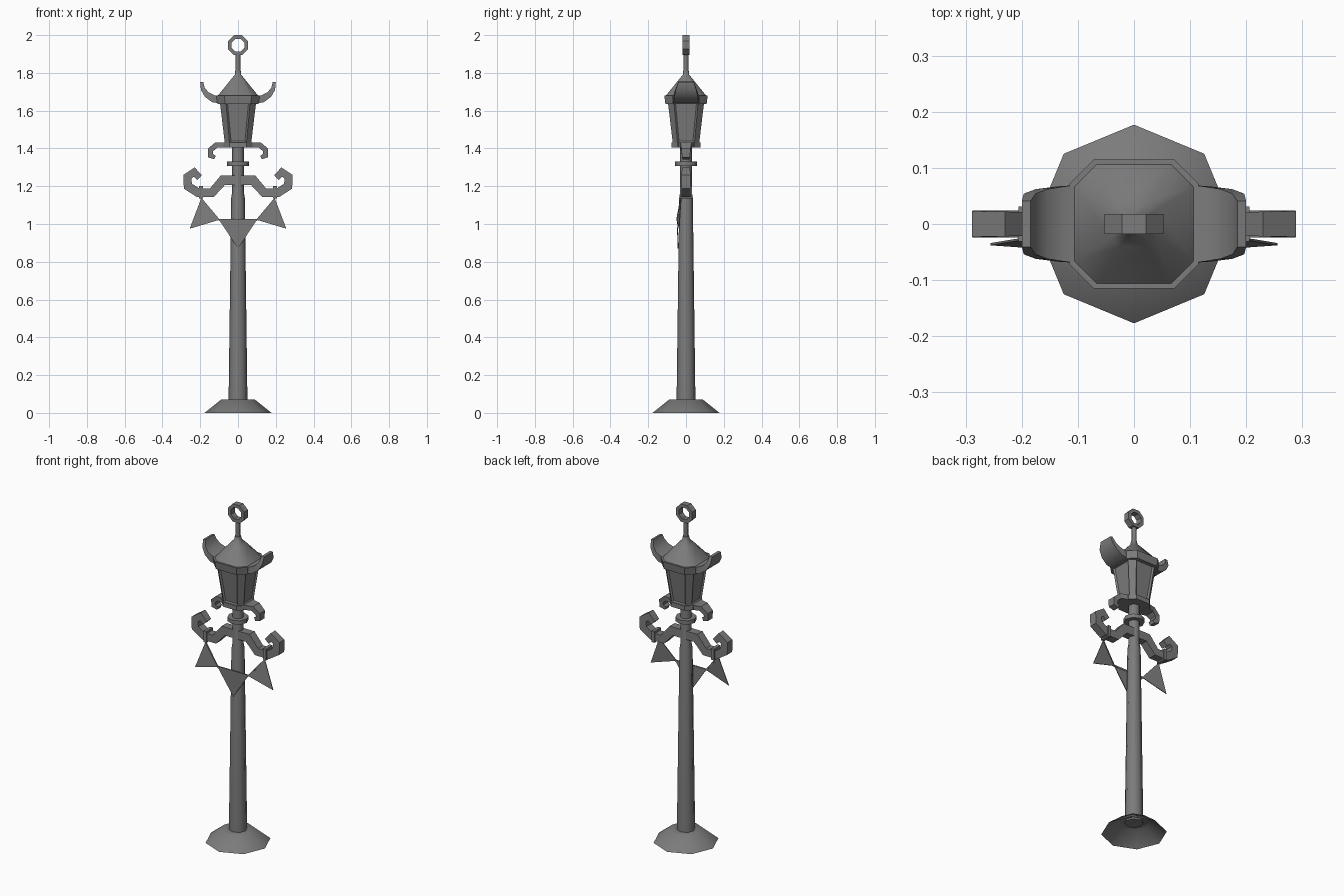
import bpy, bmesh, math
from mathutils import Vector

cube = bpy.data.objects.get("Cube")
if cube:
    bpy.data.objects.remove(cube)

iron = bpy.data.materials.new("grey_iron")
iron.use_nodes = True
iron.diffuse_color = (0.2, 0.2, 0.2, 1)
iron.node_tree.nodes["Principled BSDF"].inputs["Base Color"].default_value = (0.2, 0.2, 0.2, 1)


def finish(name, bm, smooth=0, mirror=False):
    """Turn a bmesh into an object, optionally mirrored across x."""
    if mirror:
        copy = bmesh.ops.duplicate(bm, geom=bm.verts[:] + bm.edges[:] + bm.faces[:])["geom"]
        for v in copy:
            if isinstance(v, bmesh.types.BMVert):
                v.co.x = -v.co.x
    bmesh.ops.recalc_face_normals(bm, faces=bm.faces)
    mesh = bpy.data.meshes.new(name)
    bm.to_mesh(mesh)
    bm.free()
    mesh.materials.append(iron)
    obj = bpy.data.objects.new(name, mesh)
    bpy.context.collection.objects.link(obj)
    if smooth:
        bpy.ops.object.select_all(action='DESELECT')
        obj.select_set(True)
        bpy.context.view_layer.objects.active = obj
        bpy.ops.object.shade_smooth_by_angle(angle=math.radians(smooth))
    return obj


def loft(rings, caps=(True, True), closed=False):
    """Skin a list of equal-sized rings of points."""
    bm = bmesh.new()
    rows = [[bm.verts.new(p) for p in ring] for ring in rings]
    n = len(rows[0])
    pairs = list(zip(rows, rows[1:])) + ([(rows[-1], rows[0])] if closed else [])
    for a, b in pairs:
        for i in range(n):
            j = (i + 1) % n
            bm.faces.new((a[i], a[j], b[j], b[i]))
    if not closed:
        if caps[0]:
            bm.faces.new(rows[0])
        if caps[1]:
            bm.faces.new(rows[-1])
    return bm


def circle(r, z, n=8):
    return [(r * math.cos(math.tau * i / n), r * math.sin(math.tau * i / n), z) for i in range(n)]


def chamfered(half, flat, z):
    """Square with cut corners."""
    return [(half, -flat, z), (half, flat, z), (flat, half, z), (-flat, half, z),
            (-half, flat, z), (-half, -flat, z), (-flat, -half, z), (flat, -half, z)]


def ribbon(path):
    """Bar in the xz plane; path holds x, z, thickness and half depth."""
    pts = [Vector((p[0], 0, p[1])) for p in path]
    rings = []
    for i, (x, z, t, d) in enumerate(path):
        before = (pts[i] - pts[i - 1]).normalized() if i else Vector()
        after = (pts[i + 1] - pts[i]).normalized() if i < len(pts) - 1 else Vector()
        along = (before + after).normalized()
        miter = max(along.dot(after if after.length else before), 0.7)
        side = Vector((-along.z, 0, along.x)) * (t / 2 / miter)
        dep = Vector((0, d, 0))
        rings.append([pts[i] + side - dep, pts[i] + side + dep,
                      pts[i] - side + dep, pts[i] - side - dep])
    return loft(rings)


# Flared hollow foot
finish("base", loft([circle(0.177, 0), circle(0.09, 0.07), circle(0.045, 0.07)],
                    caps=(False, False)), 50)

# Tapered pole with a slimmer upper section, and its collar
finish("pole", loft([circle(0.05, 0.06), circle(0.036, 1.14),
                     circle(0.031, 1.17), circle(0.031, 1.43)]), 50)
finish("collar", loft([circle(0.058, 1.307), circle(0.058, 1.33)]), 50)

# Scrolled cross arm
arm = [(0, 1.232, 0.05, 0.024), (0.08, 1.232, 0.05, 0.024), (0.138, 1.166, 0.045, 0.024),
       (0.212, 1.166, 0.045, 0.024), (0.265, 1.2, 0.045, 0.024), (0.268, 1.25, 0.04, 0.023),
       (0.232, 1.275, 0.038, 0.022), (0.203, 1.245, 0.034, 0.021)]
finish("cross_arm", ribbon(arm), mirror=True)

# Cord loops on the arm
finish("cord_loops", ribbon([(0.196, 1.135, 0.02, 0.031), (0.196, 1.202, 0.02, 0.031)]), mirror=True)

# Bunting flags: thin triangles
hook, knot = Vector((0.195, -0.026, 1.135)), Vector((0.1, -0.047, 1.022))
corner, tip = Vector((0.256, -0.036, 0.975)), Vector((0, -0.042, 0.87))
mirrored_knot = Vector((-knot.x, knot.y, knot.z))


def flag(name, points, mirror):
    thick = Vector((0, 0.002, 0))
    finish(name, loft([[p - thick for p in points], [p + thick for p in points]]), mirror=mirror)


flag("side_flags", (hook, knot, corner), True)
flag("centre_flag", (knot, mirrored_knot, tip), False)


# Cord holding the flags
def cord(name, a, b, mirror):
    up, out = Vector((0, 0, 0.005)), Vector((0, 0.004, 0))
    offsets = (up + out, up - out, -up - out, out - up)
    finish(name, loft([[p + o for o in offsets] for p in (a, b)]), mirror=mirror)


cord("side_cords", hook, knot, True)
cord("centre_cord", knot, mirrored_knot, False)

# Plate under the lantern with down-curled scrolls
finish("lantern_plate", loft([chamfered(0.076, 0.045, 1.405), chamfered(0.076, 0.045, 1.432)]))
scroll = [(0.06, 1.418, 0.028, 0.045), (0.115, 1.418, 0.028, 0.03), (0.146, 1.392, 0.028, 0.024),
          (0.146, 1.362, 0.026, 0.021), (0.122, 1.352, 0.02, 0.018)]
finish("lower_scrolls", ribbon(scroll), mirror=True)

# Lantern body with recessed panes on the four broad sides
bm = loft([chamfered(0.07, 0.045, 1.43), chamfered(0.096, 0.064, 1.645)])
bm.normal_update()
panes = [f for f in bm.faces if abs(f.normal.z) < 0.5
         and max(abs(f.normal.x), abs(f.normal.y)) > 0.9]
bmesh.ops.recalc_face_normals(bm, faces=bm.faces)
bmesh.ops.inset_individual(bm, faces=panes, thickness=0.012, depth=-0.008)
finish("lantern_body", bm)

# Rim and up-curled horns
finish("roof_rim", loft([chamfered(0.109, 0.068, 1.635), chamfered(0.115, 0.072, 1.68)]))
horn = [(0.09, 1.658, 0.042, 0.07), (0.13, 1.663, 0.038, 0.067), (0.165, 1.685, 0.03, 0.062),
        (0.186, 1.715, 0.022, 0.054), (0.192, 1.752, 0.016, 0.041)]
finish("roof_horns", ribbon(horn), 40, mirror=True)

# Roof sweeping into the finial stem
finish("roof", loft([chamfered(0.106, 0.066, 1.68), chamfered(0.04, 0.025, 1.762),
                     chamfered(0.017, 0.009, 1.79), chamfered(0.015, 0.008, 1.81)]), 50)
finish("finial_stem", loft([circle(0.013, 1.78), circle(0.013, 1.905)]), 50)

# Octagonal ring on top
rings = []
for i in range(8):
    a = math.tau * (i + 0.5) / 8
    rings.append([(r * math.cos(a), y, 1.947 + r * math.sin(a))
                  for r, y in ((0.057, -0.018), (0.057, 0.018), (0.036, 0.018), (0.036, -0.018))])
finish("finial_ring", loft(rings, closed=True))
